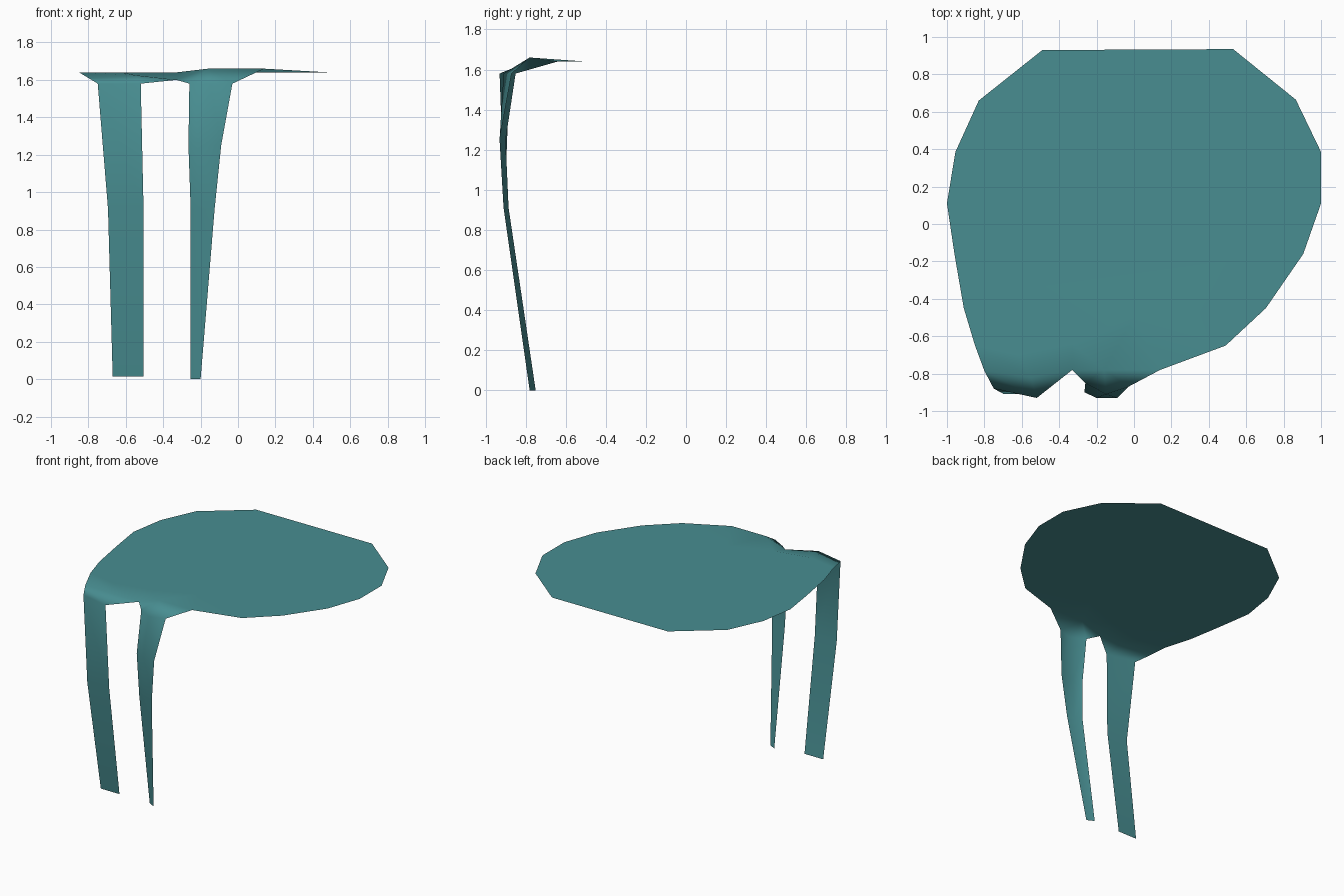
import bpy
import bmesh

old = bpy.data.objects.get("Cube")
if old:
    bpy.data.objects.remove(old, do_unlink=True)

TOP = 1.64

# Single slime colour
teal = bpy.data.materials.new("slime_teal")
teal.use_nodes = True
colour = (0.065, 0.27, 0.285, 1)
teal.diffuse_color = colour
teal.node_tree.nodes["Principled BSDF"].inputs["Base Color"].default_value = colour

bm = bmesh.new()


def points(coords, z=None):
    return [bm.verts.new(c if z is None else (*c, z)) for c in coords]


def strip(rows):
    """Bridge rows of points, top to bottom, with front-facing quads."""
    for upper, lower in zip(rows, rows[1:]):
        for i in range(len(upper) - 1):
            bm.faces.new((upper[i], lower[i], lower[i + 1], upper[i + 1]))


# Flat puddle: front seam from left to right, then the outer rim
seam = points([(-0.85, -0.65), (-0.62, -0.70), (-0.33, -0.64),
               (0.0, -0.5), (0.49, -0.65)], TOP)
rim = points([(0.705, -0.45), (0.905, -0.16), (1, 0.11), (1, 0.385),
              (0.865, 0.665), (0.53, 0.935), (-0.49, 0.93), (-0.83, 0.66),
              (-0.955, 0.385), (-1, 0.11), (-0.96, -0.16), (-0.91, -0.45)], TOP)
bm.faces.new(seam + rim)

# Front lip that rolls over into the drips, with a low hump by the narrow one
a0, a1, a2, a3, a4 = seam
side, fold, notch = points([(-0.80, -0.785, 1.61), (-0.55, -0.82, 1.625),
                            (-0.33, -0.78, 1.60)])
hump, hump_edge = points([(-0.16, -0.78, 1.66), (0.14, -0.78, 1.66)])
wide_top = points([(-0.75, -0.88, 1.58), (-0.52, -0.93, 1.58)])
thin_top = points([(-0.26, -0.85, 1.58), (-0.15, -0.91, 1.58), (-0.03, -0.87, 1.58)])
w0, w1 = wide_top
t0, t1, t2 = thin_top
for face in ((a0, side, fold, a1), (side, w0, w1, fold), (a1, fold, notch, a2),
             (fold, w1, notch), (a2, notch, hump), (a2, hump, a3),
             (notch, t0, hump), (t0, t1, hump), (t1, t2, hump),
             (t2, hump_edge, hump), (hump, hump_edge, a3), (hump_edge, a4, a3)):
    bm.faces.new(face)

# Wide drip
strip([wide_top,
       points([(-0.695, -0.91, 0.91), (-0.505, -0.905, 0.91)]),
       points([(-0.67, -0.775, 0.015), (-0.505, -0.775, 0.015)])])

# Narrow drip
strip([thin_top,
       points([(-0.265, -0.9, 1.25), (-0.2, -0.93, 1.25), (-0.09, -0.93, 1.25)]),
       points([(-0.253, -0.885, 0.91), (-0.19, -0.905, 0.91), (-0.125, -0.91, 0.91)]),
       points([(-0.255, -0.75, 0), (-0.228, -0.765, 0), (-0.2, -0.78, 0)])])

mesh = bpy.data.meshes.new("slime_puddle")
bm.to_mesh(mesh)
bm.free()
mesh.materials.append(teal)
mesh.polygons.foreach_set("use_smooth", [True] * len(mesh.polygons))

slime = bpy.data.objects.new("slime_puddle", mesh)
bpy.context.collection.objects.link(slime)

# Keep the puddle shading flat right up to the lip
weighted = slime.modifiers.new("flat_top_shading", 'WEIGHTED_NORMAL')
weighted.mode = 'FACE_AREA'
weighted.weight = 50
